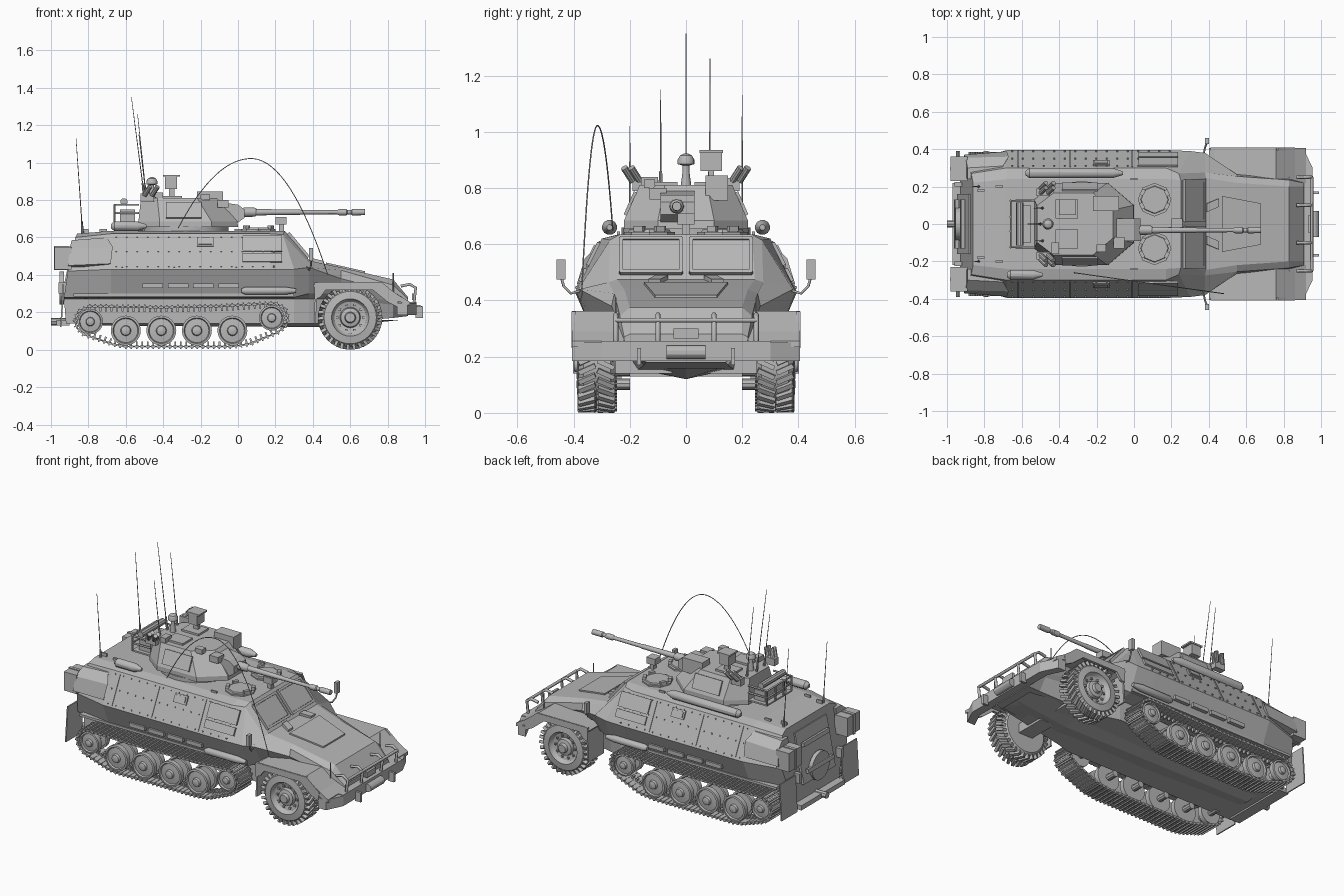
import bpy, bmesh, math
from mathutils import Vector as V, Matrix

grey = bpy.data.materials.new("primer grey")
grey.diffuse_color = (0.48, 0.48, 0.48, 1)
round_parts = []

def finish(name, bm, smooth=False):
    bmesh.ops.recalc_face_normals(bm, faces=bm.faces)
    me = bpy.data.meshes.new(name)
    bm.to_mesh(me); bm.free()
    me.materials.append(grey)
    ob = bpy.data.objects.new(name, me)
    bpy.context.collection.objects.link(ob)
    if smooth: round_parts.append(ob)
    return ob

def add_block(bm, o, u, v, size):
    u = V(u).normalized(); v = V(v).normalized(); w = u.cross(v)
    m = Matrix((u, v, w)).transposed().to_4x4()
    bmesh.ops.create_cube(bm, size=1, matrix=Matrix.Translation(V(o)) @ m @ Matrix.Diagonal((*size, 1)))

def plate(name, o, u, v, size):
    bm = bmesh.new(); add_block(bm, o, u, v, size); return finish(name, bm)

def box(name, x0, x1, y0, y1, z0, z1):
    return plate(name, ((x0+x1)/2, (y0+y1)/2, (z0+z1)/2), (1, 0, 0), (0, 1, 0), (x1-x0, abs(y1-y0), z1-z0))

def loft(name, rings, smooth=False, caps=True):
    bm = bmesh.new()
    vs = [[bm.verts.new(p) for p in r] for r in rings]
    n = len(vs[0])
    for a, b in zip(vs, vs[1:]):
        for i in range(n):
            bm.faces.new((a[i], a[(i+1) % n], b[(i+1) % n], b[i]))
    if caps:
        bm.faces.new(vs[0]); bm.faces.new(vs[-1])
    return finish(name, bm, smooth)

def prism(name, pts, y0, y1):
    return loft(name, [[(x, y, z) for x, z in pts] for y in (y0, y1)])

def turned(name, o, d, profile, n=16):
    """profile: (distance along axis, radius)"""
    d = V(d).normalized(); o = V(o)
    a = d.orthogonal().normalized(); b = d.cross(a)
    return loft(name, [[o + d*t + (a*math.cos(k*math.tau/n) + b*math.sin(k*math.tau/n))*r
                        for k in range(n)] for t, r in profile], True)

def rod(name, p, q, r, n=8, r2=None):
    d = V(q) - V(p)
    return turned(name, p, d, [(0, r), (d.length, r2 or r)], n)

def tube(name, pts, r):
    cu = bpy.data.curves.new(name, 'CURVE'); cu.dimensions = '3D'
    cu.bevel_depth = r; cu.bevel_resolution = 1; cu.use_fill_caps = True
    sp = cu.splines.new('POLY'); sp.points.add(len(pts)-1)
    for p, c in zip(sp.points, pts): p.co = (*c, 1)
    cu.materials.append(grey)
    ob = bpy.data.objects.new(name, cu); bpy.context.collection.objects.link(ob)

# Hull: half sections from roof edge down to belly, mirrored to full rings
main = [(.24, .635), (.30, .62), (.395, .43), (.33, .28), (.235, .27), (.235, .14)]
def at(x, sec): return [(x, y, z) for y, z in sec]
halves = [
    [(-.86, .22, .62), (-.87, .27, .60), (-.91, .33, .42), (-.93, .29, .28), (-.93, .235, .27), (-.92, .235, .14)],
    at(-.68, main), at(.17, main),
    [(.25, .235, .635), (.24, .27, .615), (.30, .39, .43), (.30, .33, .28), (.30, .235, .27), (.30, .235, .14)],
    [(.385, .245, .475), (.38, .275, .465), (.38, .38, .44), (.38, .30, .30), (.38, .235, .27), (.38, .21, .14)],
    at(.55, [(.22, .44), (.255, .425), (.265, .38), (.22, .30), (.20, .27), (.18, .145)]),
    at(.83, [(.20, .375), (.235, .345), (.24, .31), (.215, .26), (.20, .24), (.15, .17)]),
    at(.91, [(.20, .28), (.22, .27), (.22, .26), (.20, .22), (.18, .20), (.14, .18)])]
loft("hull", [h + [(x, -y, z) for x, y, z in reversed(h)] for h in halves])
loft("keel", [[(x, -w, .16), (x, 0, z), (x, w, .16)] for x, w, z in ((-.85, .2, .13), (.5, .18, .12), (.88, .12, .16))])

# Windshield frames, bonnet hatch and vents
wu, wn = V((-.135, 0, .16)).normalized(), V((.16, 0, .135)).normalized()
for s in (1, -1):
    o = V((.318, s*.125, .555)) + wn*.004
    plate("window_pane", o, (0, 1, 0), wu, (.20, .14, .012))
    for k in (-1, 1):
        plate("window_frame", o + wu*.078*k, (0, 1, 0), wu, (.22, .014, .022))
        plate("window_frame_side", o + V((0, k*.107, 0)), (0, 1, 0), wu, (.014, .16, .022))
    plate("bonnet_vent", (.42, s*.1, .474), (.28, s*.12, -.065), (0, 1, 0), (.07, .045, .02))
loft("bonnet_hatch", [[(.47, -.15, z+.458), (.47, .15, z+.458), (.68, .11, z+.411), (.68, -.11, z+.411)] for z in (-.02, .008)])

su, = (lambda a: (a,))(V((0, -.095, .19)))
def on_side(x, z, s, off=0):
    y = .395 - (z-.43)*.5
    return V((x, s*(y+off*.9), z+off*.45))

for s in (1, -1):
    up = (0, su.y*s, su.z)
    # Side doors, ports and panel seams on the sloped flanks
    for x, z, w, h in ((.13, .565, .21, .09), (-.175, .575, .09, .055), (.13, .49, .21, .05)):
        plate("side_hatch", on_side(x, z, s, .003), (1, 0, 0), up, (w, h, .012))
    plate("port_cover", on_side(-.175, .575, s, .008), (1, 0, 0), up, (.07, .035, .012))
    for x in (-.62, -.34, -.01):
        plate("seam_strip", on_side(x, .525, s, .001), (1, 0, 0), up, (.008, .19, .006))
    bm = bmesh.new()
    for z in (.445, .525, .603):
        for i in range(16):
            add_block(bm, on_side(-.65+i*.056, z, s, .002), (1, 0, 0), up, (.008, .008, .01))
    finish("rivets", bm)
    # Rear stowage bins, cans, flaps
    loft("rear_bin", [[(-.89, s*.24, .585), (-.89, s*.30, .585), (-.90, s*.355, .54), (-.91, s*.37, .45), (-.91, s*.25, .43)],
                      [(-.72, s*.25, .60), (-.70, s*.31, .60), (-.67, s*.36, .55), (-.68, s*.388, .46), (-.70, s*.3, .43)]])
    box("rear_can", -.98, -.89, s*.23, s*.36, .43, .55)
    box("can_strap", -.985, -.9, s*.285, s*.305, .425, .555)
    plate("mud_flap", (-.94, s*.31, .235), (0, 1, 0), (.06, 0, 1), (.16, .23, .008))
    box("tail_light", -.96, -.92, s*.2, s*.225, .3, .36)
    # Lower flank rails, exhaust pipe and tool rack
    for i in range(4):
        box("step_rail", -.51+i*.135, -.40+i*.135, s*.33, s*.375, .33, .355)
    box("lower_rail", -.88, .3, s*.31, s*.345, .285, .30)
    turned("exhaust", (.02, s*.36, .315), (1, 0, 0), [(0, .012), (.02, .022), (.23, .022), (.29, .012)], 12)
    # Mirrors
    tube("mirror_arm", [(.37, s*.36, .44), (.38, s*.41, .425), (.39, s*.435, .45), (.39, s*.443, .48)], .005)
    box("mirror", .38, .40, s*.428, s*.46, .475, .545)

    # Front mudguards
    prism("fender", [(.40, .345), (.43, .362), (.76, .362), (.86, .29), (.92, .255), (.92, .235), (.84, .265),
                     (.75, .335), (.45, .335), (.42, .32)], s*.22, s*.405)
    prism("fender_skirt", [(.41, .36), (.77, .36), (.86, .285), (.85, .23), (.80, .255), (.72, .32), (.47, .32), (.44, .28), (.41, .27)],
          s*.392, s*.408)
    plate("fender_flap", (.415, s*.325, .245), (0, 1, 0), (.04, 0, 1), (.155, .21, .01))
    box("axle_housing", .55, .65, s*.05, s*.26, .14, .20)

    # Front wheel with chunky tread
    turned("front_tyre", (.6, s*.25, .172), (0, s, 0), [(0, .09), (0, .135), (.018, .156), (.115, .156), (.132, .14),
           (.138, .10), (.122, .095), (.112, .085), (.105, .055), (.125, .05), (.13, .03), (.148, .025)], 32)
    bm = bmesh.new()
    for i in range(30):
        a = i*math.tau/30
        for k in (0, 1):
            b = a + k*math.tau/60
            r = V((math.cos(b), 0, math.sin(b))); t = V((-r.z, 0, r.x))
            add_block(bm, V((.6, s*(.285 + .067*k), .172)) + r*.157, r, t + V((0, .45*(1-2*k), 0)), (.028, .017, .064))
    finish("tyre_tread", bm)
    bm = bmesh.new()
    for i in range(10):
        a = i*math.tau/10
        add_block(bm, (.6+.07*math.cos(a), s*.358, .172+.07*math.sin(a)), (1, 0, 0), (0, 1, 0), (.012, .02, .012))
    finish("wheel_nuts", bm)

    # Running gear wheels: (x, z, radius)
    for x, z, r in [(-.6+.19*i, .102, .08) for i in range(4)] + [(-.79, .15, .068), (.18, .17, .068)]:
        for y in (.262, .345):
            turned("track_wheel", (x, s*y, z), (0, s, 0), [(0, r*.85), (0, r), (.03, r), (.032, r*.86), (.022, r*.8),
                   (.026, r*.35), (.04, r*.3), (.044, r*.15)], 24)
        rod("wheel_axle", (x, s*.2, z), (x, s*.35, z), .02, 10)
    # Track links spread evenly along the loop
    loop = [(-.6, .018), (-.03, .018), (.06, .03), (.21, .092), (.255, .125), (.268, .17), (.25, .22), (.20, .247), (.1, .243), (-.1, .232),
            (-.4, .226), (-.7, .23), (-.8, .23), (-.85, .205), (-.872, .16), (-.86, .115), (-.82, .08), (-.66, .027)]
    P = [V((x, 0, z)) for x, z in loop]
    seg = [(P[i], P[(i+1) % len(P)]) for i in range(len(P))]
    total = sum((b-a).length for a, b in seg); count = 84
    bm = bmesh.new(); done = 0; k = 0
    for a, b in seg:
        L = (b-a).length; t = (b-a)/L; nrm = V((t.z, 0, -t.x)); y = V((0, s*.316, 0))
        while k < count and k*total/count < done+L:
            c = a + t*(k*total/count-done) + y
            add_block(bm, c, t, nrm, (.025, .011, .14))
            add_block(bm, c + nrm*.007, t, nrm, (.008, .012, .14))
            add_block(bm, c - nrm*.014, t, nrm, (.010, .024, .02))
            k += 1
        done += L
        add_block(bm, (a+b)/2 + y, t, nrm, (L, .006, .10))
    finish("track", bm)

    # Brush guard, tow hooks, width poles
    for y in (.10, .25):
        tube("guard_post", [(.94, s*y, .24), (.95, s*y, .33), (.92, s*y, .35), (.87, s*y, .34)], .009)
    rod("width_pole", (.83, s*.25, .3), (.83, s*.25, .41), .003)
    box("tow_hook", .95, .99, s*.16, s*.175, .17, .23)
    # Roof rolls, hatches, smoke launchers
    x0, x1 = ((-.58, -.06) if s > 0 else (-.68, -.49))
    turned("roof_roll", (x0, s*.272, .66), (1, 0, 0), [(0, .012), (.02, .027), (x1-x0-.05, .027), (x1-x0, .010)], 12)
    turned("roof_hatch", (.11, s*.13, .63), (0, 0, 1), [(0, .09), (.014, .09), (.014, .075), (.022, .072)], 8)
    for a in (-.5, .5, 2.6, 3.6):
        plate("periscope", (.11+.075*math.cos(a), s*.13+.075*math.sin(a), .655), (math.cos(a), math.sin(a), 0), (0, 0, 1), (.02, .02, .035))
    for k in (0, 1):
        for x in (-.50, -.46):
            rod("smoke_tube", (x, s*(.165+.025*k), .825), (x+.03, s*(.195+.025*k), .872), .013, 10)
    box("launcher_bracket", -.52, -.45, s*.15, s*.19, .79, .835)

box("bumper", .90, .955, -.30, .30, .185, .255)
for s in (1, -1):
    loft("bumper_end", [[(x, s*y, z) for x, z in ((.90-d, .185), (.955-d, .185), (.955-d, .25), (.90-d, .25))] for y, d in ((.30, 0), (.405, .05))])
tube("guard_rail", [(.95, -.25, .33), (.95, .25, .33)], .009)
rod("winch_drum", (.965, -.07, .215), (.965, .07, .215), .025, 12)
box("number_plate", .93, .945, -.045, .045, .265, .30)

# Rear door, hitch
bu = V((.07, 0, .34))
plate("rear_door", (-.905, 0, .42), (0, 1, 0), bu, (.32, .32, .02))
for z in (.34, .5):
    plate("door_rib", (-.893-(.62-z)*.2, 0, z), (0, 1, 0), bu, (.26, .025, .02))
rod("spare_disc", (-.93, 0, .33), (-.955, 0, .33), .09, 20)
rod("tow_hitch", (-.92, 0, .15), (-1.0, 0, .15), .02)
box("rear_step", -.97, -.9, -.22, .22, .13, .16)

# Turret
def outline(f, z, dx=0, w=1):
    pts = [(.0, .10), (-.14, .22), (-.42, .22), (-.535, .13)]
    h = [(-.28+(x+.28)*f+dx, y*w, z) for x, y in pts]
    return h + [(x, -y, z) for x, y, z in reversed(h)]
rod("turret_ring", (-.28, 0, .625), (-.28, 0, .66), .23, 24)
loft("turret", [outline(1, .655), outline(.99, .685), outline(.76, .81, -.045, .75)])
for s in (1, -1):
    plate("turret_cheek", (-.29, s*.198, .745), (1, 0, 0), (0, -s*.055, .125), (.19, .09, .012))
    plate("turret_hatch", (-.36, s*.08, .814), (1, 0, 0), (0, 1, 0), (.12, .10, .016))
    box("turret_rear_sight", -.2, -.15, s*.11, s*.15, .8, .83)
prism("mantlet", [(-.10, .79), (.0, .775), (.035, .75), (.035, .705), (.0, .68), (-.10, .68)], -.09, .03)
turned("gun_barrel", (.03, -.033, .735), (1, 0, .0), [(0, .026), (.06, .024), (.07, .017), (.30, .014), (.31, .012), (.50, .011),
       (.51, .017), (.55, .017), (.555, .012), (.575, .012), (.58, .017), (.65, .016)], 14)
box("sight_box", -.22, -.08, .07, .15, .755, .845)
box("sight_foot", -.37, -.34, .08, .10, .80, .87)
box("camera_box", -.39, -.325, .052, .128, .86, .93)
box("camera_hood", -.40, -.31, .048, .132, .925, .935)
box("front_sight", -.11, -.05, -.13, -.07, .76, .80)
box("twin_lamp_box", -.44, -.40, -.16, -.10, .81, .84)
turned("dome_sensor", (-.46, 0, .80), (0, 0, 1), [(0, .02), (.06, .012), (.08, .012), (.085, .03), (.10, .03), (.115, .022), (.122, .008)], 14)
box("roof_periscope", .20, .26, -.03, .03, .67, .71)
box("periscope_neck", .22, .245, -.015, .015, .63, .675)

# Turret rear basket with stowed roll
box("basket_floor", -.66, -.53, -.125, .125, .675, .685)
box("basket_load", -.63, -.55, -.1, .1, .685, .75)
for z in (.73, .775):
    tube("basket_rail", [(-.53, -.125, z), (-.66, -.125, z), (-.66, .125, z), (-.53, .125, z)], .006)
for y in (-.125, -.04, .04, .125):
    rod("basket_post", (-.66, y, .68), (-.66, y, .775), .006)
rod("basket_roll", (-.61, -.115, .79), (-.61, .115, .79), .02, 10)

# Roof details, antennas and cable
for x, y in ((-.82, .18), (-.72, .2), (-.82, -.18), (-.72, -.2), (.0, -.24), (.0, .24)):
    box("lift_eye", x-.02, x+.02, y-.005, y+.005, .625, .645)
for p, q in (((-.50, 0, .81), (-.57, 0, 1.35)), ((-.49, .085, .81), (-.537, .085, 1.26)), ((-.49, -.09, .81), (-.53, -.09, 1.15)),
             ((-.83, .2, .61), (-.866, .2, 1.13)), ((-.83, -.2, .61), (-.858, -.2, 1.02))):
    rod("antenna", p, q, .003, 6, .0015)
    rod("antenna_base", p, V(p).lerp(V(q), .15), .008, 8, .005)
arc = []
for i in range(33):
    x = -.32+i*.025; d = x-.07
    arc.append((x, -.315-d*.14, 1.022-d*d*(2.45 if d < 0 else 3.7)))
tube("whip_cable", arc, .0025)

bpy.ops.object.select_all(action='DESELECT')
for ob in round_parts: ob.select_set(True)
bpy.context.view_layer.objects.active = round_parts[0]
bpy.ops.object.shade_smooth_by_angle()
